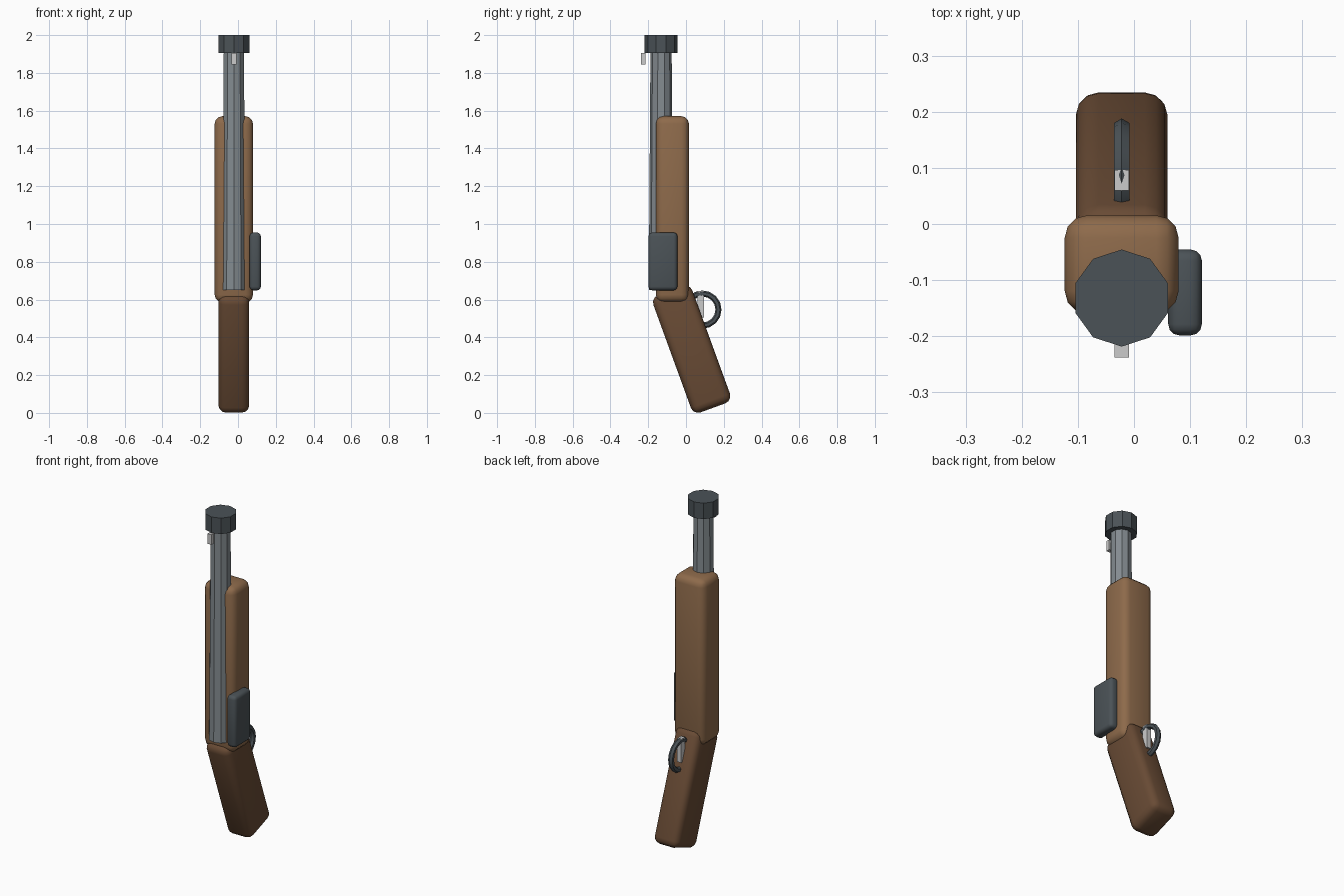
import bpy, math

if "Cube" in bpy.data.objects:
    bpy.data.objects.remove(bpy.data.objects["Cube"])

def material(name, rgb):
    m = bpy.data.materials.new(name)
    m.diffuse_color = (*rgb, 1)
    m.use_nodes = True
    m.node_tree.nodes["Principled BSDF"].inputs["Base Color"].default_value = m.diffuse_color
    return m

WOOD = material("wood", (0.27, 0.145, 0.07))
DARK_WOOD = material("dark_wood", (0.14, 0.07, 0.035))
STEEL = material("steel", (0.23, 0.26, 0.28))
DARK_STEEL = material("dark_steel", (0.07, 0.085, 0.095))
CX = -0.022    # common centre plane of the body
BY = -0.132    # barrel axis in y

def finish(ob, name, mat):
    ob.name = name
    if mat:
        ob.data.materials.append(mat)
    bpy.ops.object.shade_smooth_by_angle(angle=math.radians(32))
    return ob

def box(name, centre, size, mat=None, bevel=0.0, tilt=0.0):
    bpy.ops.mesh.primitive_cube_add(size=1, location=centre)
    ob = bpy.context.object
    ob.scale = size
    bpy.ops.object.transform_apply(location=False, rotation=False, scale=True)
    if bevel:
        mod = ob.modifiers.new("rounding", 'BEVEL')
        mod.width, mod.segments = bevel, 3
        bpy.ops.object.modifier_apply(modifier=mod.name)
    ob.rotation_euler.x = math.radians(tilt)
    return finish(ob, name, mat)

def tube(name, z0, z1, r0, r1, mat):
    bpy.ops.mesh.primitive_cone_add(vertices=10, radius1=r0, radius2=r1,
                                    depth=z1 - z0, location=(CX, BY, (z0 + z1) / 2))
    return finish(bpy.context.object, name, mat)

# Barrel and muzzle cap
tube("barrel", 0.65, 1.93, 0.065, 0.056, STEEL)
tube("muzzle_cap", 1.905, 2.0, 0.0865, 0.0865, DARK_STEEL)

# Wooden fore stock and angled grip
box("fore_stock", (CX, -0.072, 1.078), (0.203, 0.175, 0.985), WOOD, 0.04)
box("grip", (CX, 0.03, 0.337), (0.163, 0.22, 0.66), DARK_WOOD, 0.04, 20)

# Side plate
box("side_plate", (0.091, -0.122, 0.802), (0.06, 0.153, 0.306), DARK_STEEL, 0.02)

# Trigger guard ring, trigger and front sight
bpy.ops.mesh.primitive_torus_add(major_radius=0.085, minor_radius=0.016,
                                 major_segments=16, minor_segments=6,
                                 location=(CX, 0.087, 0.547),
                                 rotation=(0, math.pi / 2, 0))
finish(bpy.context.object, "trigger_guard", DARK_STEEL)
box("trigger", (CX, 0.078, 0.575), (0.026, 0.036, 0.14))
box("front_sight", (CX, -0.226, 1.875), (0.026, 0.024, 0.06))
